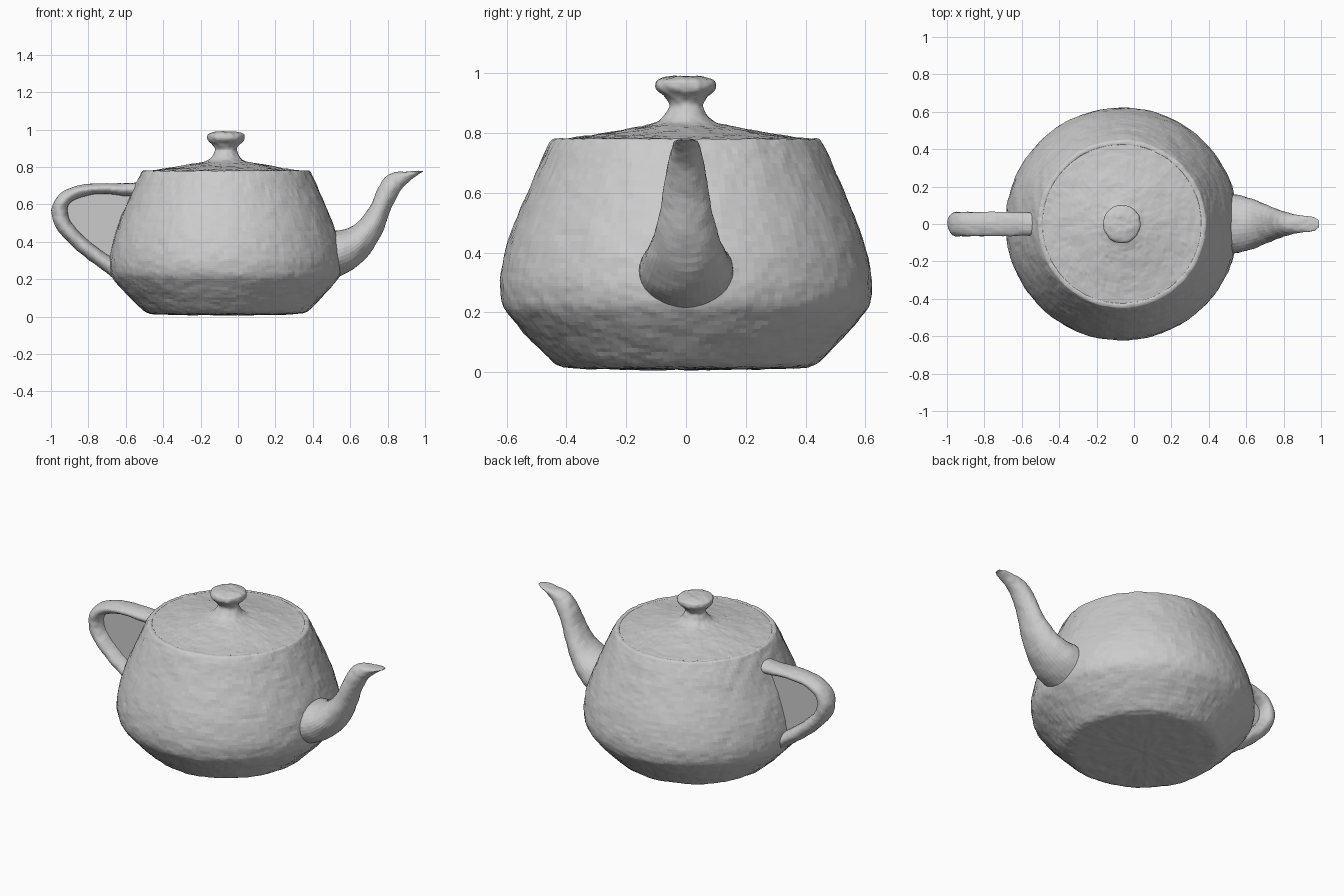
import bpy, bmesh, math
from mathutils import Vector, noise

if "Cube" in bpy.data.objects:
    bpy.data.objects.remove(bpy.data.objects["Cube"])

AXIS_X = -0.065  # body axis sits left of the centre


def smooth_path(points, steps):
    """Catmull-Rom samples through tuples of any length."""
    pts = [points[0]] + list(points) + [points[-1]]
    out = []
    for i in range(1, len(pts) - 2):
        p0, p1, p2, p3 = pts[i - 1:i + 3]
        for s in range(steps):
            t = s / steps
            out.append([0.5 * (2 * b + (c - a) * t + (2 * a - 5 * b + 4 * c - d) * t * t
                               + (3 * b - a - 3 * c + d) * t ** 3)
                        for a, b, c, d in zip(p0, p1, p2, p3)])
    out.append(list(points[-1]))
    return out


def skin(name, rings, cap=True, rough=0.004):
    """Join rings of points into a tube and give it a hand-worked surface."""
    bm = bmesh.new()
    loops = [[bm.verts.new(p) for p in ring] for ring in rings]
    n = len(loops[0])
    for a, b in zip(loops, loops[1:]):
        for i in range(n):
            j = (i + 1) % n
            bm.faces.new((a[i], a[j], b[j], b[i]))
    if cap:
        bm.faces.new(loops[0][::-1])
        bm.faces.new(loops[-1])
    bmesh.ops.remove_doubles(bm, verts=bm.verts, dist=0.0005)
    bmesh.ops.recalc_face_normals(bm, faces=bm.faces)
    bm.normal_update()
    for v, nor in [(v, v.normal.copy()) for v in bm.verts]:
        d = noise.noise(v.co * 14) + 0.7 * noise.noise(v.co * 38)
        v.co += nor * d * rough
        v.co.z = max(v.co.z, 0)
    mesh = bpy.data.meshes.new(name)
    bm.to_mesh(mesh)
    bm.free()
    obj = bpy.data.objects.new(name, mesh)
    bpy.context.collection.objects.link(obj)
    return obj


def lathe(name, profile, steps, sides=150):
    rings = []
    for r, z in smooth_path(profile, steps):
        r = max(r, 0.002)
        rings.append([(AXIS_X + r * math.cos(math.tau * i / sides),
                       r * math.sin(math.tau * i / sides), z) for i in range(sides)])
    return skin(name, rings)


def loft(name, sections, steps=7, sides=36):
    """Sections: outer x, z, inner x, z, half width in y."""
    rings = []
    for x1, z1, x2, z2, w in smooth_path(sections, steps):
        a, b = Vector((x1, 0, z1)), Vector((x2, 0, z2))
        mid, half = (a + b) / 2, (a - b) / 2
        rings.append([mid + half * math.cos(math.tau * i / sides)
                      + Vector((0, w * math.sin(math.tau * i / sides), 0))
                      for i in range(sides)])
    return skin(name, rings, rough=0.003)


# Squat body, widest low down, with a narrow rim
lathe("body", [(0, 0.008), (0.2, 0.01), (0.37, 0.014), (0.42, 0.022), (0.455, 0.045),
               (0.515, 0.105), (0.575, 0.17), (0.61, 0.22), (0.621, 0.27), (0.62, 0.32),
               (0.605, 0.40), (0.572, 0.50), (0.53, 0.60), (0.487, 0.70), (0.455, 0.765),
               (0.442, 0.779), (0.425, 0.779), (0.42, 0.765)], 5)

# Shallow lid and its flared knob
lathe("lid", [(0.432, 0.765), (0.43, 0.777), (0.38, 0.783), (0.30, 0.795), (0.20, 0.813),
              (0.12, 0.828), (0.085, 0.845), (0.065, 0.87), (0.056, 0.895), (0.072, 0.92),
              (0.095, 0.942), (0.101, 0.96), (0.092, 0.978), (0.05, 0.989), (0, 0.99)], 5, 110)

# Curved spout, broad at the body and drawn out to a flat lip
loft("spout", [(0.46, 0.46, 0.46, 0.19, 0.15), (0.53, 0.462, 0.54, 0.215, 0.158),
               (0.595, 0.475, 0.63, 0.265, 0.14), (0.66, 0.525, 0.715, 0.35, 0.112),
               (0.71, 0.60, 0.775, 0.46, 0.088), (0.75, 0.69, 0.82, 0.58, 0.071),
               (0.785, 0.742, 0.87, 0.672, 0.058), (0.83, 0.77, 0.91, 0.718, 0.05),
               (0.89, 0.776, 0.95, 0.75, 0.043), (0.95, 0.779, 0.975, 0.767, 0.036),
               (0.99, 0.78, 0.99, 0.774, 0.018)])

# Ear-shaped handle
loft("handle", [(-0.49, 0.725, -0.50, 0.64, 0.06), (-0.58, 0.714, -0.59, 0.645, 0.063),
                (-0.72, 0.713, -0.72, 0.657, 0.064), (-0.84, 0.705, -0.82, 0.645, 0.064),
                (-0.93, 0.672, -0.882, 0.62, 0.064), (-0.98, 0.62, -0.908, 0.588, 0.064),
                (-0.997, 0.56, -0.908, 0.55, 0.064), (-0.975, 0.48, -0.892, 0.505, 0.064),
                (-0.90, 0.39, -0.835, 0.438, 0.064), (-0.80, 0.305, -0.75, 0.365, 0.064),
                (-0.69, 0.225, -0.65, 0.30, 0.064), (-0.57, 0.125, -0.55, 0.23, 0.055)])

# Thin web closing the handle opening
web_bm = bmesh.new()
outline = [(-0.54, 0.66), (-0.72, 0.67), (-0.84, 0.66), (-0.92, 0.60), (-0.92, 0.54),
           (-0.85, 0.43), (-0.76, 0.35), (-0.66, 0.28), (-0.65, 0.40), (-0.61, 0.52)]
web_bm.faces.new([web_bm.verts.new((x, 0, z)) for x, z in outline])
bmesh.ops.triangulate(web_bm, faces=web_bm.faces)
web_mesh = bpy.data.meshes.new("handle_web")
web_bm.to_mesh(web_mesh)
web_bm.free()
bpy.context.collection.objects.link(bpy.data.objects.new("handle_web", web_mesh))
